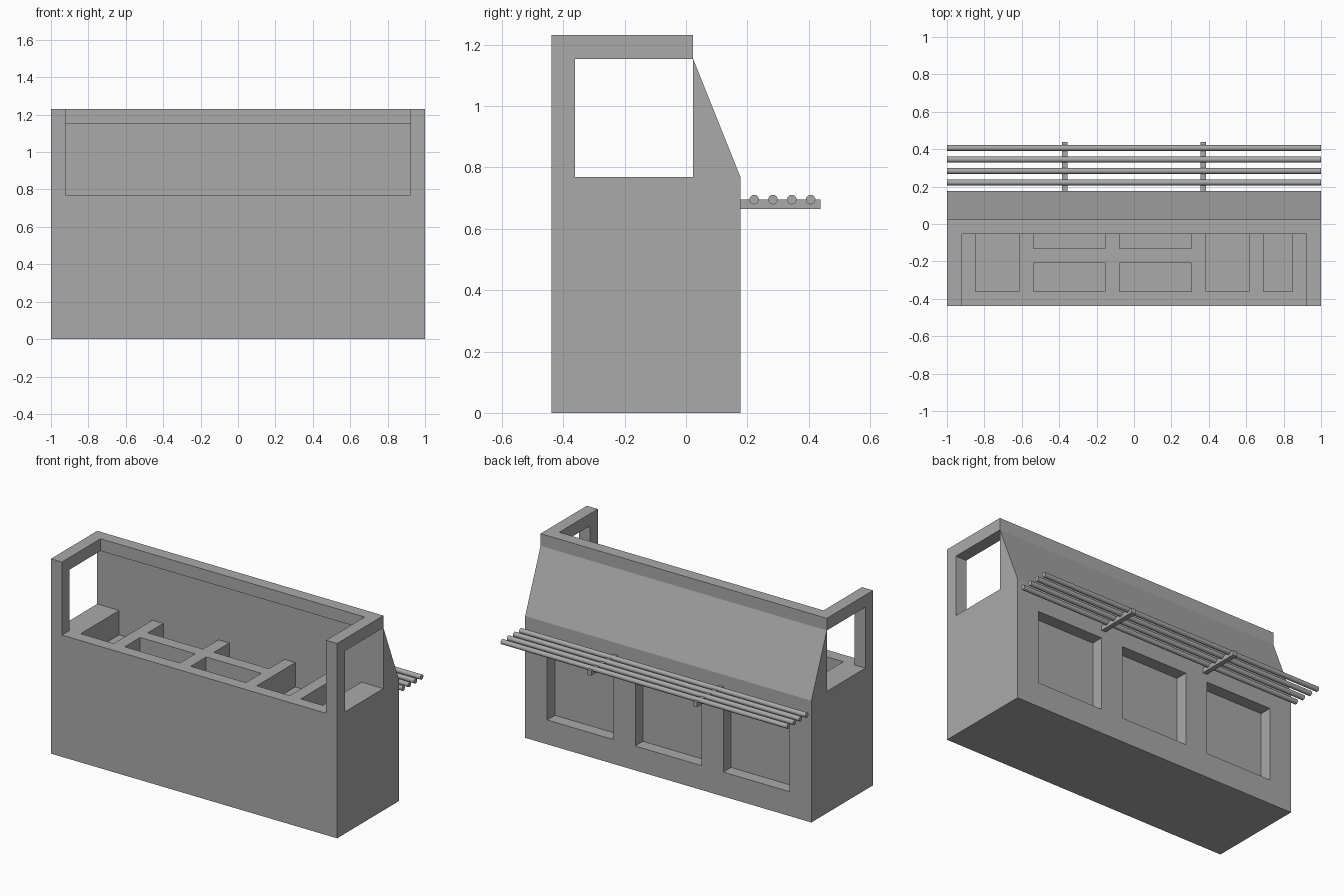
import bpy, bmesh, math
from mathutils import Matrix

if "Cube" in bpy.data.objects:
    bpy.data.objects.remove(bpy.data.objects["Cube"])

U = 2 / 26            # one board thickness
FRONT = -0.4385       # y of the front face

grey = bpy.data.materials.new("plain_grey")
grey.diffuse_color = (0.4, 0.4, 0.4, 1)
grey.use_nodes = True
grey.node_tree.nodes["Principled BSDF"].inputs["Base Color"].default_value = grey.diffuse_color


def make(name, bm):
    bmesh.ops.recalc_face_normals(bm, faces=bm.faces[:])
    me = bpy.data.meshes.new(name)
    bm.to_mesh(me)
    bm.free()
    ob = bpy.data.objects.new(name, me)
    bpy.context.collection.objects.link(ob)
    me.materials.append(grey)
    return ob


def box(name, x0, x1, y0, y1, z0, z1):
    bm = bmesh.new()
    bmesh.ops.create_cube(bm, size=1)
    for v in bm.verts:
        v.co = (x1 if v.co.x > 0 else x0, y1 if v.co.y > 0 else y0, z1 if v.co.z > 0 else z0)
    return make(name, bm)


# Counter body: side profile (y, z) in board units, extruded along x
bm = bmesh.new()
profile = [(0, 0), (8, 0), (8, 10), (6, 15), (6, 16), (0, 16)]
face = bm.faces.new([bm.verts.new((-13, y, z)) for y, z in profile])
ext = bmesh.ops.extrude_face_region(bm, geom=[face])
bmesh.ops.translate(bm, vec=(26, 0, 0), verts=[e for e in ext["geom"] if isinstance(e, bmesh.types.BMVert)])
body = make("counter_body", bm)

# Cutters in board units: side windows, open front, then pockets and niches
cuts = [(-14, 14, 1, 6, 10, 15), (-12, 12, -1, 5, 10, 17)]
cuts += [(a, b, 1, 6, 8, 10.5) for a, b in ((-11, -8), (5, 8), (9, 11))]          # deep pockets
cuts += [(a, a + 5, c, c + 2, 8, 10.5) for a in (-7, -1) for c in (1, 4)]         # small pockets
cuts += [(a, a + 6, 7, 9, 2, 8) for a in (-11, -3, 5)]                            # back niches
cutters = []
for c in cuts:
    cutter = box("cutter", *c)
    cutter.hide_render = True
    mod = body.modifiers.new("cut", 'BOOLEAN')
    mod.operation, mod.solver, mod.object = 'DIFFERENCE', 'EXACT', cutter
    cutters.append(cutter)
bpy.context.view_layer.update()
done = bpy.data.meshes.new_from_object(body.evaluated_get(bpy.context.evaluated_depsgraph_get()))
body.modifiers.clear()
body.data = done
for cutter in cutters:
    bpy.data.objects.remove(cutter)
done.transform(Matrix.Translation((0, FRONT, 0)) @ Matrix.Scale(U, 4))

# Shelf brackets on the back
back = FRONT + 8 * U
for side, x in (("left", -0.37), ("right", 0.37)):
    box("shelf_bracket_" + side, x - 0.0155, x + 0.0155, back, 0.4385, 0.664, 0.695)

# Round shelf rails
for i in range(4):
    bm = bmesh.new()
    bmesh.ops.create_cone(bm, cap_ends=True, segments=32, radius1=0.0154, radius2=0.0154, depth=2,
                          matrix=Matrix.Translation((0, 0.222 + i * 0.0614, 0.695))
                          @ Matrix.Rotation(math.pi / 2, 4, 'Y'))
    for f in bm.faces:
        f.smooth = len(f.verts) == 4
    for e in bm.edges:
        e.smooth = all(len(f.verts) == 4 for f in e.link_faces)
    make("shelf_rail_%d" % (i + 1), bm)
